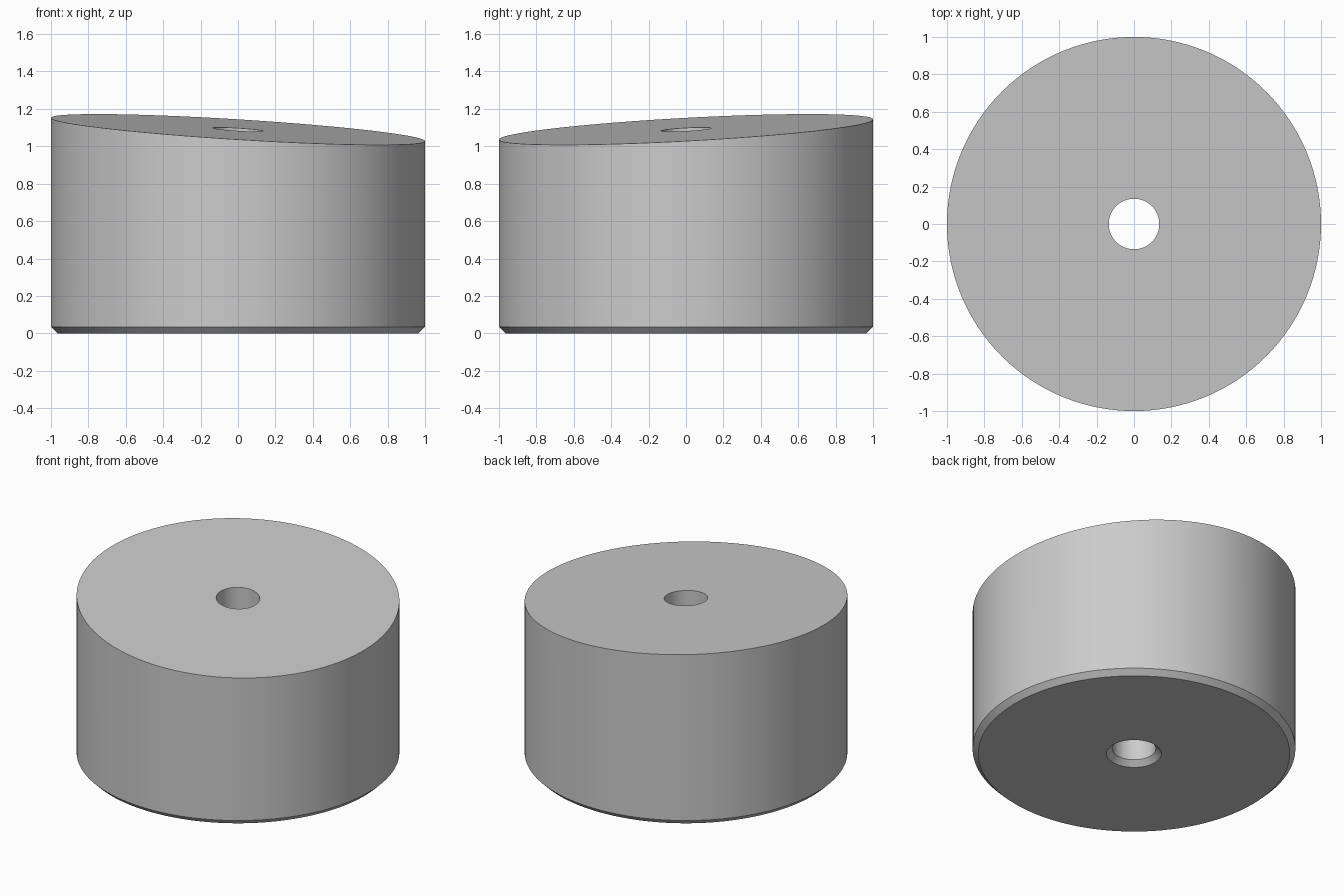
import bpy, bmesh, math

cube = bpy.data.objects.get("Cube")
if cube:
    bpy.data.objects.remove(cube)

SIDES = 128
RADIUS, BORE, CHAMFER = 1.0, 0.135, 0.035


def slanted_top(x, y):
    return 1.09 - 0.062 * x + 0.054 * y


# Closed cross-section as (radius, height); None means on the slanted top
profile = [
    (RADIUS, None),
    (BORE, None),
    (BORE, CHAMFER),
    (BORE + CHAMFER, 0),
    (RADIUS - CHAMFER, 0),
    (RADIUS, CHAMFER),
]

# Sweep the cross-section into rings and join neighbouring rings
bm = bmesh.new()
rings = []
for radius, height in profile:
    ring = []
    for i in range(SIDES):
        angle = math.tau * i / SIDES
        x, y = radius * math.cos(angle), radius * math.sin(angle)
        z = slanted_top(x, y) if height is None else height
        ring.append(bm.verts.new((x, y, z)))
    rings.append(ring)
for k, ring in enumerate(rings):
    following = rings[(k + 1) % len(rings)]
    for i in range(SIDES):
        j = (i + 1) % SIDES
        bm.faces.new((ring[i], ring[j], following[j], following[i]))
bmesh.ops.recalc_face_normals(bm, faces=bm.faces)

mesh = bpy.data.meshes.new("slanted_cylinder")
bm.to_mesh(mesh)
bm.free()
body = bpy.data.objects.new("slanted_cylinder", mesh)
bpy.context.collection.objects.link(body)

# Plain grey finish
grey = bpy.data.materials.new("light_grey")
grey.use_nodes = True
colour = (0.6, 0.6, 0.6, 1)
grey.diffuse_color = colour
grey.node_tree.nodes["Principled BSDF"].inputs["Base Color"].default_value = colour
mesh.materials.append(grey)

# Smooth walls with crisp rims
bpy.ops.object.select_all(action="DESELECT")
body.select_set(True)
bpy.context.view_layer.objects.active = body
bpy.ops.object.shade_smooth_by_angle(angle=math.radians(30))
